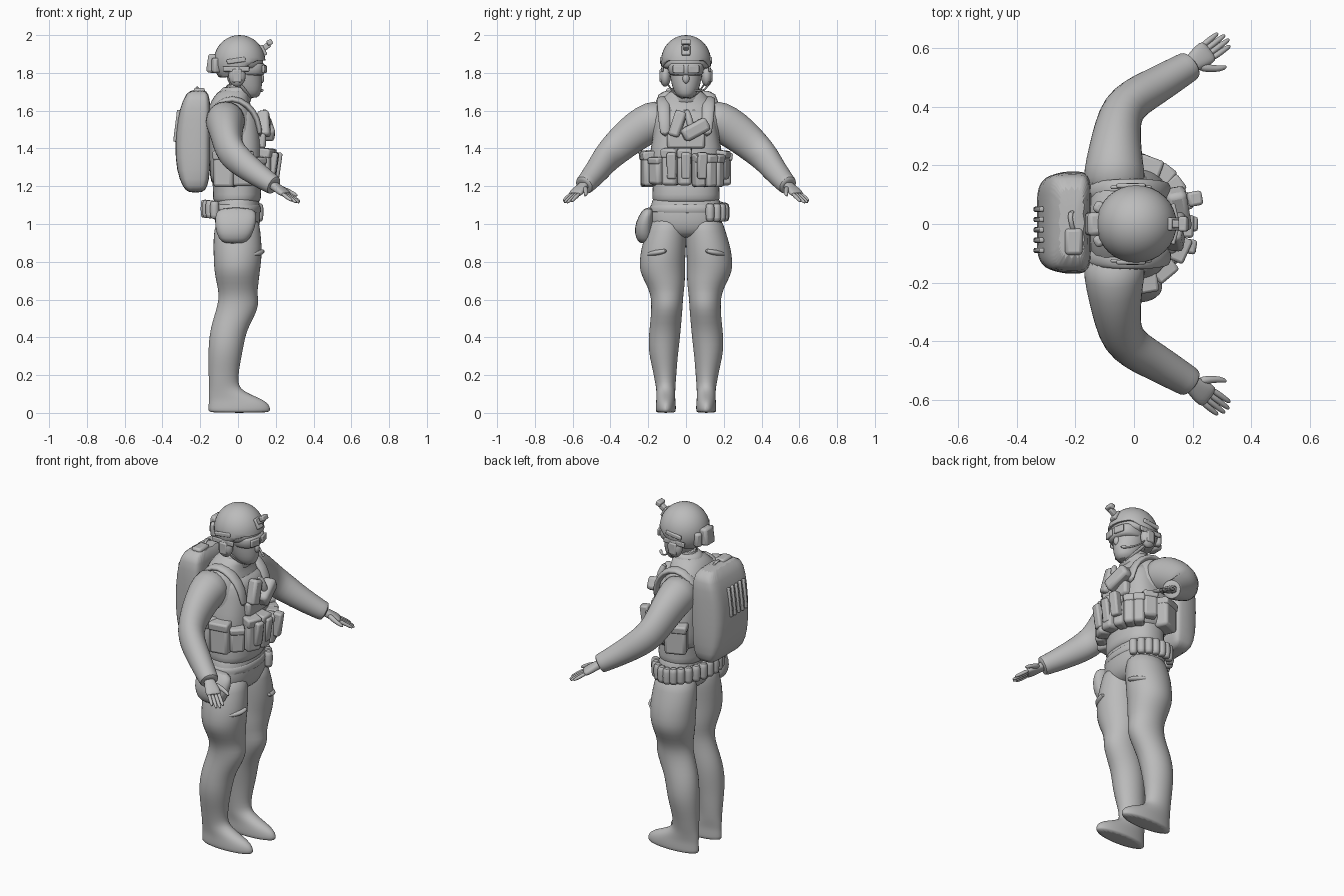
import bpy, bmesh, math
from mathutils import Vector, Matrix, Euler

grey = bpy.data.materials.new("plain grey")
grey.diffuse_color = (0.5, 0.5, 0.5, 1)


def finish(name, bm, mirror=False, level=0, bevel=0):
    bmesh.ops.recalc_face_normals(bm, faces=bm.faces)
    me = bpy.data.meshes.new(name)
    bm.to_mesh(me)
    bm.free()
    ob = bpy.data.objects.new(name, me)
    bpy.context.collection.objects.link(ob)
    me.materials.append(grey)
    if mirror:
        m = ob.modifiers.new("mirror", "MIRROR")
        m.use_axis = (False, True, False)
        m.use_mirror_merge = False
    if bevel:
        b = ob.modifiers.new("bevel", "BEVEL")
        b.width, b.segments = bevel, 2
    if level:
        s = ob.modifiers.new("smooth", "SUBSURF")
        s.levels = s.render_levels = level
    return ob


def tube(name, pts, ref=(0, 0, 1), flat=False, n=16, power=2, mirror=False, level=1):
    """Loft of (x, y, z, a, b) rings; a lies along ref. flat keeps rings level, a = x, b = y."""
    bm = bmesh.new()
    pos = [Vector(p[:3]) for p in pts]
    rings = []
    for i, p in enumerate(pts):
        t = pos[min(i + 1, len(pos) - 1)] - pos[max(i - 1, 0)]
        r = Vector(ref)
        if flat:
            t, r = Vector((0, 0, 1)), Vector((1, 0, 0))
        t.normalize()
        side = (r - t * r.dot(t)).normalized()
        up = t.cross(side)
        ring = []
        for k in range(n):
            c, s = math.cos(math.tau * k / n), math.sin(math.tau * k / n)
            c = math.copysign(abs(c) ** (2 / power), c)
            s = math.copysign(abs(s) ** (2 / power), s)
            ring.append(bm.verts.new(pos[i] + side * c * p[3] + up * s * p[4]))
        rings.append(ring)
    for a, b in zip(rings, rings[1:]):
        for k in range(n):
            bm.faces.new((a[k], a[(k + 1) % n], b[(k + 1) % n], b[k]))
    bm.faces.new(rings[0])
    bm.faces.new(rings[-1])
    return finish(name, bm, mirror, level)


def box(name, loc, size, rot=(0, 0, 0), bevel=0.012, mirror=False):
    bm = bmesh.new()
    m = Matrix.LocRotScale(Vector(loc), Euler([math.radians(a) for a in rot]), Vector(size))
    bmesh.ops.create_cube(bm, size=1, matrix=m)
    return finish(name, bm, mirror, 0, bevel)


def ball(name, loc, radii, mirror=False, floor=None):
    bm = bmesh.new()
    bmesh.ops.create_uvsphere(bm, u_segments=32, v_segments=20, radius=1)
    for v in bm.verts:
        v.co = Vector([v.co[i] * radii[i] for i in range(3)]) + Vector(loc)
        if floor:
            v.co.z = max(v.co.z, floor(v.co.x))
    return finish(name, bm, mirror)


# baggy trouser leg and boot in one flowing piece
tube("trouser_leg", [(0, .095, 1.05, .11, .09), (-.005, .103, .96, .125, .108), (-.002, .118, .88, .13, .119),
                     (-.002, .125, .81, .128, .122), (-.005, .126, .75, .122, .122), (-.002, .109, .685, .112, .105),
                     (0, .101, .63, .102, .088), (.003, .1, .575, .111, .084), (-.02, .104, .51, .108, .083),
                     (-.05, .111, .44, .098, .084), (-.063, .118, .36, .094, .083), (-.07, .118, .29, .088, .074),
                     (-.076, .112, .22, .081, .063), (-.077, .109, .16, .078, .055), (-.07, .107, .125, .085, .051),
                     (-.043, .107, .095, .114, .05), (-.008, .107, .068, .148, .051), (.006, .107, .04, .164, .054),
                     (.007, .107, .012, .166, .054), (.006, .107, 0, .162, .05)], flat=True, mirror=True, n=20)
tube("pocket_flap", [(.06, .205, .835, .012, .02), (.1, .175, .845, .016, .024), (.12, .14, .85, .016, .024),
                     (.127, .1, .86, .01, .015)], n=10, mirror=True)

# pelvis and jacket
tube("trouser_seat", [(0, 0, .925, .06, .1), (0, 0, .95, .1, .16), (-.002, 0, 1.0, .12, .195),
                      (-.005, 0, 1.05, .125, .197), (-.005, 0, 1.12, .12, .182), (-.01, 0, 1.17, .11, .168)],
     flat=True, n=24, power=2.3)
tube("jacket", [(-.01, 0, 1.1, .115, .172), (-.005, 0, 1.13, .13, .18), (-.005, 0, 1.18, .128, .178),
                (-.015, 0, 1.3, .125, .175),
                (-.02, 0, 1.45, .13, .18), (-.035, 0, 1.56, .13, .19), (-.045, 0, 1.63, .11, .165),
                (-.035, 0, 1.67, .095, .115), (-.015, 0, 1.72, .08, .078)], flat=True, n=24, power=2.3)
tube("vest", [(-.01, 0, 1.2, .13, .185), (-.01, 0, 1.24, .14, .195), (-.01, 0, 1.38, .14, .195),
              (-.015, 0, 1.46, .14, .175), (-.02, 0, 1.57, .132, .16), (-.03, 0, 1.62, .11, .14)],
     flat=True, n=24, power=2.8)
tube("collar", [(-.025, 0, 1.62, .095, .11), (-.02, 0, 1.67, .092, .09), (-.01, 0, 1.715, .085, .078),
                (0, 0, 1.73, .07, .066)], flat=True)
tube("shoulder_strap", [(.118, .11, 1.46, .028, .014), (.108, .115, 1.56, .032, .016), (.05, .12, 1.635, .034, .018),
                        (-.03, .12, 1.67, .036, .02), (-.11, .115, 1.64, .034, .018),
                        (-.16, .11, 1.55, .03, .015)], ref=(0, 1, 0), mirror=True)

# sleeves
tube("sleeve", [(-.065, .10, 1.555, .105, .11), (-.068, .18, 1.545, .110, .105), (-.064, .26, 1.495, .104, .09),
                (-.056, .33, 1.437, .095, .08), (-.04, .39, 1.382, .087, .075), (.005, .432, 1.337, .079, .07),
                (.06, .462, 1.293, .07, .065), (.12, .498, 1.25, .062, .06), (.175, .53, 1.213, .054, .054),
                (.192, .541, 1.204, .053, .053), (.193, .542, 1.203, .035, .035)], mirror=True, n=20)

# hands, each finger slightly fanned from the palm
lat = Vector((.61, -.79, 0))
wrist, along = Vector((.185, .537, 1.207)), Vector((.70, .53, -.50)).normalized()
ring = lambda p, a, b: (*p, a, b)
tube("palm", [ring(wrist + along * d, a, b) for d, a, b in
              ((-.02, .028, .024), (.02, .03, .022), (.055, .04, .021), (.09, .042, .018), (.105, .038, .012))],
     ref=lat, mirror=True, power=2.5)
for i, length in enumerate((.078, .095, .098, .086)):
    k = i - 1.5
    start = wrist + along * .09 + lat * k * .018
    step = (along + lat * k * .02) * length
    tube("finger", [ring(start + step * f, r, r) for f, r in ((0, .0115), (.5, .011), (.9, .0095), (1.05, .005))],
         ref=lat, n=8, mirror=True)
thumb = [wrist + along * .03 + lat * .02, wrist + along * .06 + lat * .05, wrist + along * .095 + lat * .073,
         wrist + along * .12 + lat * .08]
tube("thumb", [ring(p, r, r) for p, r in zip(thumb, (.018, .014, .012, .006))], ref=lat, n=8, mirror=True)

# head
tube("head", [(.06, 0, 1.665, .045, .035), (.052, 0, 1.69, .07, .06), (.042, 0, 1.73, .088, .076),
              (.03, 0, 1.79, .098, .088), (.02, 0, 1.86, .1, .1), (.01, 0, 1.93, .09, .09)], flat=True)
ball("nose", (.123, 0, 1.77), (.016, .018, .026))
tube("neck", [(-.01, 0, 1.65, .07, .065), (.0, 0, 1.76, .075, .07)], flat=True)
ball("helmet", (.008, 0, 1.86), (.137, .133, .14), floor=lambda x: 1.81 + max(-.035, min(.055, x * .55)))
tube("helmet_rim", [(.0, 0, 1.815, .12, .122), (.0, 0, 1.835, .133, .132), (.004, 0, 1.865, .136, .134),
                    (.008, 0, 1.885, .12, .125)], flat=True)
tube("helmet_crest", [(.1, 0, 1.958, .012, .008), (.05, 0, 1.987, .012, .008), (-.03, 0, 1.988, .012, .008),
                      (-.1, 0, 1.945, .012, .008)], ref=(0, 1, 0), n=8)
box("helmet_rail", (-.01, .13, 1.865), (.10, .016, .025), (0, -8, 0), .006, True)
tube("goggle_frame", [(.055, 0, 1.782, .08, .08), (.055, 0, 1.795, .089, .094), (.055, 0, 1.842, .093, .1),
                      (.05, 0, 1.858, .085, .094)], flat=True, power=2.5)
box("goggle_lens", (.14, .04, 1.82), (.014, .062, .042), (0, 0, 14), .006, True)
box("goggle_strap", (-.01, .125, 1.82), (.14, .012, .028), (0, 0, 0), .005, True)

# headset with microphone
ball("ear_cup", (-.005, .11, 1.785), (.045, .03, .058), mirror=True)
box("ear_plate", (-.005, .13, 1.785), (.05, .02, .07), bevel=.008, mirror=True)
tube("chin_strap", [(.0, .1, 1.75, .01, .005), (.035, .08, 1.71, .01, .005), (.06, .043, 1.675, .01, .005),
                    (.065, 0, 1.66, .01, .005)], ref=(1, 0, 0), n=8, mirror=True)
tube("microphone_boom", [(.02, .125, 1.76, .005, .005), (.06, .11, 1.715, .005, .005),
                         (.11, .075, 1.70, .006, .006), (.135, .045, 1.71, .012, .012)], n=8)

# helmet mount and rear battery
box("mount_plate", (.133, 0, 1.92), (.02, .045, .06), (0, -30, 0), .006)
box("mount_arm", (.15, 0, 1.94), (.045, .028, .03), (0, -35, 0), .006)
box("mount_head", (.168, 0, 1.962), (.03, .05, .028), (0, -20, 0), .006)
box("battery_pouch", (-.138, 0, 1.85), (.05, .08, .10), (0, 8, 0), .014)
box("battery_side", (-.115, .055, 1.84), (.045, .04, .08), (0, 0, -30), .012, True)

# backpack, narrowing towards its outer face, with ribs and grab loop
pack = tube("backpack", [(-.225, .005, 1.165, .035, .13), (-.226, .005, 1.19, .065, .16),
                         (-.236, .005, 1.28, .09, .174), (-.241, .005, 1.42, .094, .176),
                         (-.233, .005, 1.56, .088, .174), (-.22, .005, 1.66, .073, .167),
                         (-.21, .005, 1.715, .045, .14)], flat=True, n=32, power=6)
for v in pack.data.vertices:
    v.co.y *= 1 - 3.2 * max(0, -.265 - v.co.x)
for i in range(5):
    box("pack_rib", (-.324, -.09 + i * .035, 1.52), (.018, .018, .17), (0, 7, 0), .006)
box("pack_top_pouch", (-.205, -.06, 1.705), (.06, .09, .03), (0, 0, 0), .012)
tube("grab_loop", [(-.2, .04, 1.69, .009, .007), (-.22, .045, 1.722, .009, .007), (-.215, -.0, 1.725, .009, .007),
                   (-.2, -.04, 1.69, .009, .007)], ref=(1, 0, 0), n=8)

# pouches round the vest: angle from front, height, depth, width, tall
for ang, z, d, w, h in ((-24, 1.3, .07, .085, .19), (-2, 1.3, .075, .075, .19), (20, 1.28, .08, .06, .17),
                        (37, 1.28, .08, .06, .17), (52, 1.28, .08, .06, .17), (70, 1.31, .07, .08, .15),
                        (-50, 1.28, .06, .08, .14), (-80, 1.29, .07, .11, .18), (-112, 1.29, .09, .11, .19),
                        (112, 1.29, .08, .12, .17)):
    a = math.radians(ang)
    x, y = .165 * math.cos(a) - .005, .2 * math.sin(a)
    box("vest_pouch", (x, y, z), (d, w, h), (0, 0, ang), .016)
    box("pouch_flap", (x + .005 * math.cos(a), y + .005 * math.sin(a), z + h * .4),
        (d, w * 1.04, h * .26), (0, 6, ang), .01)
# front magazines
for x, y in ((.18, -.075), (.185, 0), (.2, .085)):
    box("magazine", (x, y, 1.31), (.05, .05, .14), (0, 8, y * 120), .01)

# upper chest gear
box("chest_pouch", (.152, .05, 1.5), (.07, .15, .075), (28, 0, 10), .018)
box("chest_radio", (.138, -.045, 1.53), (.06, .06, .14), (-18, -6, -8), .014)
box("chest_plate", (.122, 0, 1.44), (.05, .2, .08), (0, 0, 0), .014)
tube("chest_torch", [(.16, .03, 1.5, .02, .02), (.155, .015, 1.56, .02, .02), (.135, 0, 1.61, .016, .016)],
     ref=(1, 0, 0), n=12)

# belt and its row of round pouches
tube("belt", [(-.01, 0, 1.05, .125, .185), (-.01, 0, 1.06, .134, .196), (-.01, 0, 1.1, .132, .192),
              (-.01, 0, 1.11, .122, .18)], flat=True, n=24, power=2.3)
for i in range(15):
    a = math.radians(38 + i * 13.5)
    x, y = -.015 + .16 * math.cos(a), .207 * math.sin(a)
    z = 1.065 + .02 * max(0, -math.cos(a))
    tube("belt_pouch", [(x, y, z - .052, .015, .015), (x, y, z - .045, .025, .025), (x, y, z + .03, .026, .026),
                        (x, y, z + .045, .018, .018)], flat=True, n=10)

# hip bag on the right side
tube("hip_bag", [(-.02, -.215, .895, .05, .025), (-.02, -.222, .92, .085, .045), (-.015, -.225, .98, .108, .05),
                 (-.01, -.212, 1.04, .112, .042), (-.01, -.195, 1.09, .1, .025)], flat=True, power=2.5)

# shade smooth with crisp edges
for ob in bpy.context.scene.objects:
    ob.select_set(True)
    bpy.context.view_layer.objects.active = ob
bpy.ops.object.shade_smooth_by_angle(angle=math.radians(50))
